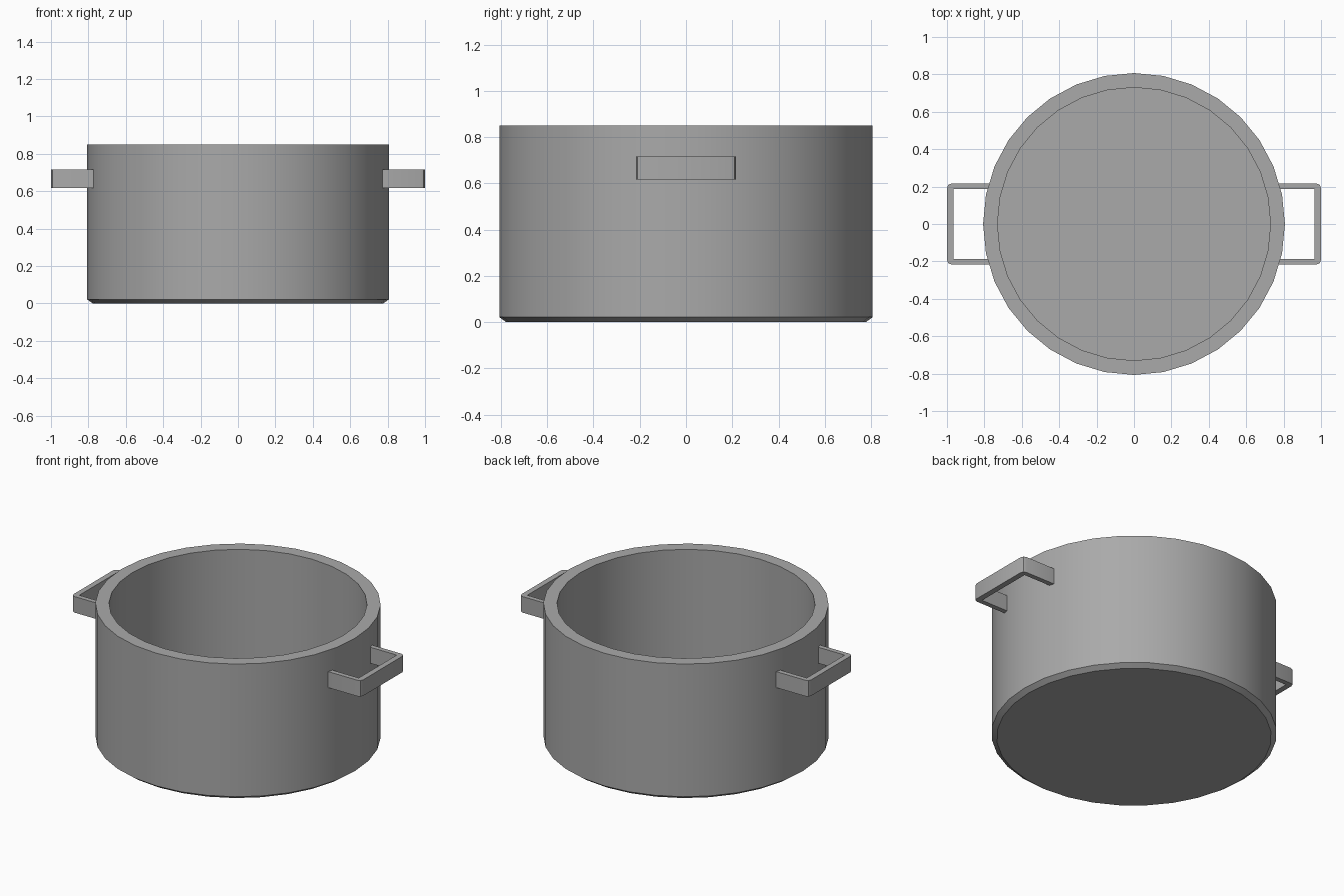
import bpy, bmesh
from math import sin, cos, tau, radians

if "Cube" in bpy.data.objects:
    bpy.data.objects.remove(bpy.data.objects["Cube"])

SIDES = 32

grey = bpy.data.materials.new("dark_grey")
grey.diffuse_color = (0.4, 0.4, 0.4, 1)
grey.use_nodes = True
grey.node_tree.nodes["Principled BSDF"].inputs["Base Color"].default_value = grey.diffuse_color


def make_object(name, bm):
    bmesh.ops.recalc_face_normals(bm, faces=bm.faces)
    mesh = bpy.data.meshes.new(name)
    bm.to_mesh(mesh)
    bm.free()
    mesh.materials.append(grey)
    obj = bpy.data.objects.new(name, mesh)
    bpy.context.collection.objects.link(obj)
    bpy.ops.object.select_all(action='DESELECT')
    obj.select_set(True)
    bpy.context.view_layer.objects.active = obj
    bpy.ops.object.shade_smooth_by_angle(angle=radians(30))
    return obj


def lathe(name, profile):
    """Turn a (radius, z) profile around z, closing both ends with a flat disc."""
    bm = bmesh.new()
    rings = [[bm.verts.new((r * cos(tau * i / SIDES), r * sin(tau * i / SIDES), z))
              for i in range(SIDES)] for r, z in profile]
    for a, b in zip(rings, rings[1:]):
        for i in range(SIDES):
            j = (i + 1) % SIDES
            bm.faces.new((a[i], a[j], b[j], b[i]))
    bm.faces.new(rings[0])
    bm.faces.new(rings[-1])
    return make_object(name, bm)


def handle(name, side):
    """Flat U-shaped strap, its ends sunk into the wall."""
    half = [(0.75, 0.217), (0.975, 0.217), (0.993, 0.21), (1.0, 0.192)]
    outer = half + [(x, -y) for x, y in reversed(half)]
    inner = [(0.75, -0.187), (0.965, -0.187), (0.965, 0.187), (0.75, 0.187)]
    bm = bmesh.new()
    face = bm.faces.new([bm.verts.new((side * x, y, 0.617)) for x, y in outer + inner])
    ext = bmesh.ops.extrude_face_region(bm, geom=[face], use_keep_orig=True)
    top = [v for v in ext["geom"] if isinstance(v, bmesh.types.BMVert)]
    bmesh.ops.translate(bm, verts=top, vec=(0, 0, 0.1))
    return make_object(name, bm)


# Hollow pot body: chamfered base, outer wall, rim, inner wall, floor
lathe("pot_body", [(0.777, 0), (0.807, 0.022), (0.807, 0.85), (0.73, 0.85), (0.73, 0.075)])

# Side handles
handle("right_handle", 1)
handle("left_handle", -1)
